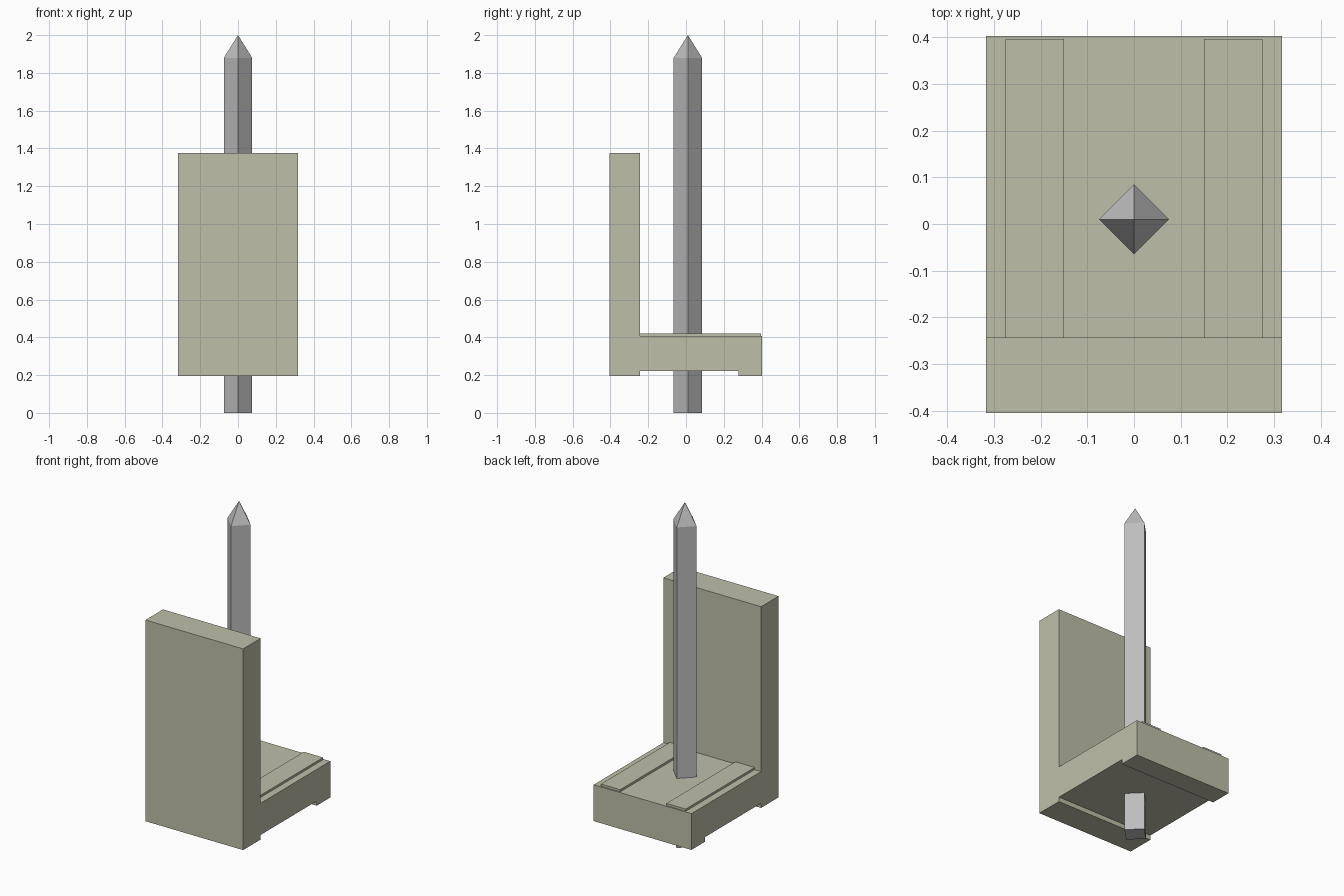
import bpy, bmesh
from math import tau, cos, sin

old = bpy.data.objects.get("Cube")
if old:
    bpy.data.objects.remove(old, do_unlink=True)


def make_material(name, rgb):
    mat = bpy.data.materials.new(name)
    mat.use_nodes = True
    colour = (*rgb, 1)
    mat.diffuse_color = colour
    mat.node_tree.nodes["Principled BSDF"].inputs["Base Color"].default_value = colour
    return mat


def extrude_object(name, outline, offset, mat, tip=None):
    """Extrude a flat outline; optionally close the far end to a point."""
    bm = bmesh.new()
    face = bm.faces.new([bm.verts.new(p) for p in outline])
    result = bmesh.ops.extrude_face_region(bm, geom=[face], use_keep_orig=True)
    moved = [g for g in result["geom"] if isinstance(g, bmesh.types.BMVert)]
    bmesh.ops.translate(bm, vec=offset, verts=moved)
    if tip:
        cap = [g for g in result["geom"] if isinstance(g, bmesh.types.BMFace)]
        centre = bmesh.ops.poke(bm, faces=cap)["verts"][0]
        centre.co = tip
    bmesh.ops.recalc_face_normals(bm, faces=bm.faces)
    mesh = bpy.data.meshes.new(name)
    bm.to_mesh(mesh)
    bm.free()
    mesh.materials.append(mat)
    obj = bpy.data.objects.new(name, mesh)
    bpy.context.collection.objects.link(obj)
    return obj


stone = make_material("pale olive", (0.52, 0.52, 0.40))
metal = make_material("mid grey", (0.51, 0.51, 0.51))

# Upright panel and base as one side profile, with the recess underneath
half_width = 0.317
back, panel_back, front = 0.403, -0.243, -0.405
base_top, recess, bottom = 0.408, 0.222, 0.195
profile = [(front, bottom), (panel_back, bottom), (panel_back, recess),
           (0.277, recess), (0.277, bottom), (back, bottom),
           (back, base_top), (panel_back, base_top),
           (panel_back, 1.375), (front, 1.375)]
extrude_object("panel_and_base", [(-half_width, y, z) for y, z in profile],
               (2 * half_width, 0, 0), stone)

# Raised strips on the base
for side, name in ((1, "left_strip"), (-1, "right_strip")):
    corners = [(0.15, panel_back), (0.275, panel_back), (0.275, 0.396), (0.15, 0.396)]
    extrude_object(name, [(side * x, y, base_top - 0.01) for x, y in corners],
                   (0, 0, 0.023), stone)

# Pointed square post, turned with one edge forward
post_y, radius = 0.01, 0.075
ring = [(radius * cos(i * tau / 4), post_y + radius * sin(i * tau / 4), 0)
        for i in range(4)]
extrude_object("pointed_post", ring, (0, 0, 1.88), metal, tip=(0, post_y, 2))
